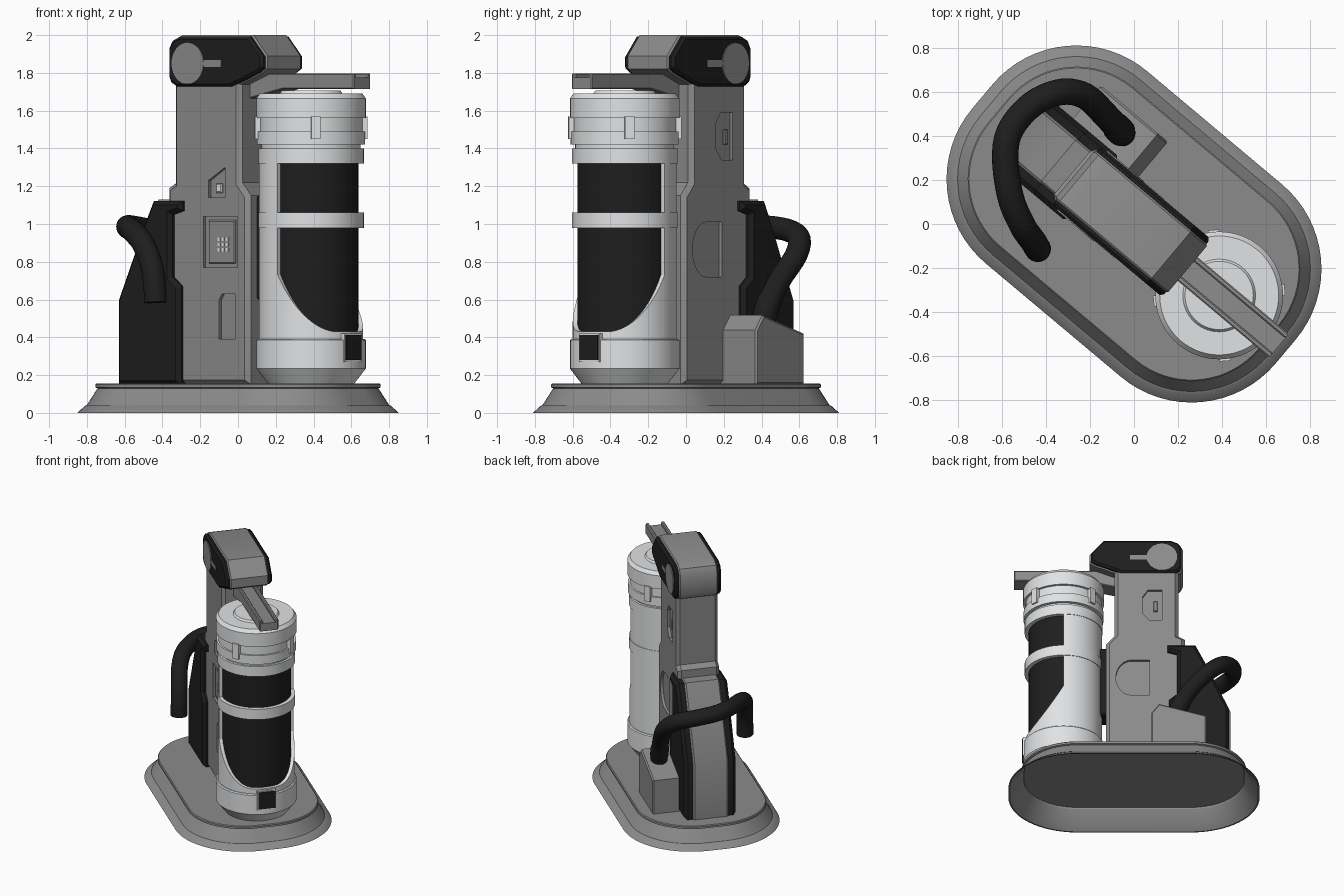
import bpy, bmesh, math
from mathutils import Matrix, Vector

if "Cube" in bpy.data.objects:
    bpy.data.objects.remove(bpy.data.objects["Cube"])

# The model is built along local X (u), then turned -40 degrees about Z
TURN = Matrix.Rotation(math.radians(-40), 4, 'Z')
CAN = 0.505          # canister centre along u


def material(name, r, g, b):
    m = bpy.data.materials.new(name)
    m.diffuse_color = (r, g, b, 1)
    m.use_nodes = True
    m.node_tree.nodes["Principled BSDF"].inputs["Base Color"].default_value = m.diffuse_color
    return m


GREY = material("mid grey", 0.26, 0.26, 0.26)
BLACK = material("near black", 0.013, 0.013, 0.013)
WHITE = material("pale grey", 0.75, 0.76, 0.77)


def finish(name, bm, mat, turn=True):
    bmesh.ops.recalc_face_normals(bm, faces=bm.faces)
    if turn:
        bm.transform(TURN)
    me = bpy.data.meshes.new(name)
    bm.to_mesh(me)
    bm.free()
    me.materials.append(mat)
    ob = bpy.data.objects.new(name, me)
    bpy.context.collection.objects.link(ob)
    return ob


def skin(bm, rings, closed=True, caps=True):
    """Join equal rings of points with quads."""
    vr = [[bm.verts.new(p) for p in r] for r in rings]
    n = len(vr[0])
    for a, b in zip(vr, vr[1:]):
        for i in range(n if closed else n - 1):
            j = (i + 1) % n
            bm.faces.new((a[i], a[j], b[j], b[i]))
    if caps:
        bm.faces.new(vr[0])
        bm.faces.new(vr[-1])


def inset(pts, d):
    """Mitred inward offset of a closed profile."""
    n = len(pts)
    area = sum(pts[i - 1][0] * pts[i][1] - pts[i][0] * pts[i - 1][1] for i in range(n))
    s, out = (1 if area > 0 else -1), []
    for i in range(n):
        p, a, b = Vector(pts[i]), Vector(pts[i - 1]), Vector(pts[(i + 1) % n])
        e, f = (p - a).normalized(), (b - p).normalized()
        m = Vector((-e.y - f.y, e.x + f.x)) * s
        out.append(tuple(p + m * (d / (1 + e.dot(f)))))
    return out


def prism(name, pts, v0, v1, mat, bevel=0.0):
    """Extrude a (u, z) profile across v, chamfering both rims."""
    bm = bmesh.new()
    b = bevel if v1 > v0 else -bevel
    rows = [(pts, v0), (pts, v1)]
    if bevel:
        small = inset(pts, bevel)
        rows = [(small, v0), (pts, v0 + b), (pts, v1 - b), (small, v1)]
    skin(bm, [[(u, v, z) for u, z in ps] for ps, v in rows])
    return finish(name, bm, mat)


def rect(u0, u1, z0, z1):
    return [(u0, z0), (u1, z0), (u1, z1), (u0, z1)]


def circle(u, z, r, n=40):
    return [(u + r * math.cos(2 * math.pi * i / n), z + r * math.sin(2 * math.pi * i / n)) for i in range(n)]


def lathe(name, prof, mat, n=72):
    bm = bmesh.new()
    skin(bm, [[(CAN + r * math.cos(2 * math.pi * i / n), r * math.sin(2 * math.pi * i / n), z)
               for i in range(n)] for r, z in prof])
    return finish(name, bm, mat)


def arc_shell(name, a0, a1, zlo, zhi, r0, r1, mat, n=36):
    """Curved wall whose top may follow a function of the angle."""
    bm, rings = bmesh.new(), []
    for i in range(n + 1):
        a = a0 + (a1 - a0) * i / n
        c, s = math.cos(math.radians(a)), math.sin(math.radians(a))
        rings.append([(CAN + r * c, r * s, z) for r, z in
                      ((r0, zlo), (r1, zlo), (r1, zhi(a)), (r0, zhi(a)))])
    skin(bm, rings)
    return finish(name, bm, mat)


# Base: hollow rounded plinth with a flared foot
def outline(off, z):
    a, b, r, pts = 0.9, 0.57, 0.5, []
    for q, (sx, sy) in enumerate(((1, 1), (-1, 1), (-1, -1), (1, -1))):
        for i in range(17):
            t = math.pi / 2 * (q + i / 16)
            pts.append((sx * (a - r) + (r - off) * math.cos(t), sy * (b - r) + (r - off) * math.sin(t), z))
    return pts


bm = bmesh.new()
skin(bm, [outline(o, z) for o, z in ((.112, .143), (.112, .13), (.055, .04), (.01, 0), (0, 0), (.042, .038),
                                     (.05, .04), (.108, .13), (.096, .135), (.096, .15), (.102, .156))])
finish("base", bm, GREY)

# Tower with recessed panels on both sides
tower = prism("tower", [(-.365, .15), (.2, .15), (.2, 1.15), (.14, 1.22), (.14, 1.76),
                        (-.32, 1.76), (-.32, 1.215), (-.365, 1.19)], -.155, .155, GREY, .025)
half_round = [(-.11, .72), (.02, .72)] + [(.02 + .11 * math.cos(t), .865 + .145 * math.sin(t)) for t in
              [math.radians(-75 + 15 * i) for i in range(11)]] + [(.02, 1.01), (-.11, 1.01)]
recesses = [(-1, rect(-.11, .125, .77, 1.04)),
            (-1, [(0, .39), (.11, .39), (.11, .63), (.02, .63), (0, .6)]),
            (-1, [(-.075, 1.14), (.04, 1.14), (.04, 1.3), (-.075, 1.23)]),
            (1, half_round),
            (1, [(-.2, 1.34), (-.11, 1.34), (-.06, 1.4), (-.06, 1.53), (-.1, 1.59), (-.2, 1.59)])]
for side, pts in recesses:
    cut = prism("recess_cutter", pts, side * .135, side * .2, GREY)
    cut.hide_render = True
    mod = tower.modifiers.new("recess", 'BOOLEAN')
    mod.object, mod.solver = cut, 'EXACT'
    deps = bpy.context.evaluated_depsgraph_get()
    tower_mesh = bpy.data.meshes.new_from_object(tower.evaluated_get(deps))
    tower.modifiers.clear()
    tower.data = tower_mesh
    bpy.data.objects.remove(cut)

# Keypad in the square recess, and small fittings
prism("keypad", rect(-.085, .1, .79, 1.02), -.145, -.125, GREY, .006)
for i in range(3):
    for j in range(3):
        u, z = -.015 + .028 * i, .855 + .028 * j
        prism("key", rect(u, u + .017, z, z + .017), -.15, -.13, WHITE)
prism("switch", rect(-.03, .01, 1.165, 1.215), -.148, -.12, WHITE, .006)
prism("side_switch", rect(-.17, -.14, 1.42, 1.5), .12, .148, GREY, .005)
prism("canister_mount", rect(.15, .27, .6, 1.15), -.08, .08, BLACK, .01)

# Head on top of the tower, black cheek plates, pivot discs and slots
head = [(-.35, 1.78), (-.335, 1.745), (-.29, 1.72), (.09, 1.72), (.28, 1.795), (.318, 1.82), (.318, 1.89),
        (.22, 2.0), (-.27, 2.0), (-.325, 1.975), (-.35, 1.93)]
prism("head", head, -.165, .165, GREY, .03)
for s in (-1, 1):
    prism("head_cheek", inset(head, .008), s * .13, s * .172, BLACK, .014)
    prism("pivot_disc", circle(-.2, 1.85, .11), s * .15, s * .178, GREY)
    prism("pivot_slot", rect(-.12, .03, 1.832, 1.868), s * .15, s * .175, GREY)

# Arm: channel reaching over the canister
arm = [(.05, 1.65), (.12, 1.66), (.37, 1.715), (.86, 1.715), (.86, 1.775), (.3, 1.775), (.05, 1.75)]
prism("arm_floor", arm, -.06, .06, GREY)
for s in (-1, 1):
    prism("arm_wall", arm[:4] + [(.86, 1.797), (.25, 1.797), (.05, 1.76)], s * .045, s * .07, GREY, .006)

# Backpack: black side shells with a grey spine
pack = [(-.68, .15), (-.25, .15), (-.25, .67), (-.31, .72), (-.31, 1.05), (-.24, 1.07), (-.24, 1.122),
        (-.44, 1.122), (-.5, 1.0), (-.68, .6)]
for s in (-1, 1):
    prism("pack_side", pack, s * .1, s * .19, BLACK, .022)
prism("pack_spine", [(-.692, .15), (-.27, .15), (-.27, 1.13), (-.448, 1.13), (-.512, 1.0), (-.692, .6)],
      -.135, .135, GREY, .015)

# Hose box beside the tower
prism("hose_box", [(-.122, .15), (-.122, .44), (-.18, .517), (-.52, .42), (-.52, .15)], .1, .385, GREY, .01)

# Hose: smooth swept tube with a collar (world coordinates)
path = [(-.05, .41, .47), (-.07, .43, .56), (-.13, .495, .7), (-.22, .58, .83), (-.33, .6, .92), (-.46, .545, .965),
        (-.56, .43, .985), (-.585, .3, .985), (-.56, .12, .965), (-.505, -.01, .9), (-.46, -.075, .79),
        (-.442, -.105, .68), (-.437, -.113, .585)]
P = [Vector(p) for p in path]
P = [P[0] * 2 - P[1]] + P + [P[-1] * 2 - P[-2]]
line = []
for k in range(1, len(P) - 2):
    a, b, c, d = P[k - 1:k + 3]
    for i in range(5):
        t = i / 5
        line.append(.5 * (2 * b + (c - a) * t + (2 * a - 5 * b + 4 * c - d) * t * t
                          + (3 * b - a - 3 * c + d) * t ** 3))
line.append(P[-2])
rings, side = [], Vector((1, 0, 0))
for k, p in enumerate(line):
    tan = (line[min(k + 1, len(line) - 1)] - line[max(k - 1, 0)]).normalized()
    side = (side - tan * side.dot(tan)).normalized()
    up = tan.cross(side)
    r = .066 if 2 < k < 7 else .06
    rings.append([p + r * (math.cos(i * math.pi / 12) * side + math.sin(i * math.pi / 12) * up)
                  for i in range(24)])
bm = bmesh.new()
skin(bm, rings)
finish("hose", bm, BLACK, turn=False)

# Canister: foot, dark core, pale shell with two windows, lid
lathe("canister_foot", [(.225, .15), (.29, .235), (.29, .385), (.283, .392), (.24, .392)], WHITE)
lathe("canister_core", [(.25, .38), (.25, 1.4)], BLACK)
arc_shell("shell_back", 90, 270, .385, lambda a: 1.4, .24, .275, WHITE)
arc_shell("shell_apron", -90, 90, .385,
          lambda a: .43 + .3 * max(0, (abs(a) - 20) / 70) ** 2, .24, .275, WHITE)
lathe("middle_band", [(.24, .98), (.279, .98), (.279, 1.062), (.24, 1.062)], WHITE)
lathe("canister_lid", [(.24, 1.32), (.279, 1.32), (.279, 1.4), (.262, 1.4), (.262, 1.42), (.286, 1.42), (.286, 1.49),
                       (.272, 1.49), (.272, 1.56), (.29, 1.56), (.29, 1.665), (.27, 1.692), (.165, 1.692),
                       (.155, 1.706), (.1, 1.706)], WHITE)


# Latches around the lid and the black latch on the foot
def latch(name, angle, r, w, d, z0, z1, mat):
    bm = bmesh.new()
    bmesh.ops.create_cube(bm, size=1, matrix=Matrix.Rotation(math.radians(angle), 4, 'Z')
                          @ Matrix.Translation((r, 0, (z0 + z1) / 2)) @ Matrix.Diagonal((d, w, z1 - z0, 1)))
    bm.transform(Matrix.Translation((CAN, 0, 0)))
    finish(name, bm, mat)


for a in (-45, 45, 135, 225):
    latch("lid_latch", a, .281, .05, .036, 1.45, 1.57, WHITE)
latch("foot_latch_frame", 0, .276, .14, .03, .27, .42, WHITE)
latch("foot_latch", 0, .282, .125, .03, .28, .412, BLACK)

# Smooth round parts, keep edges crisp
for ob in bpy.context.scene.objects:
    ob.select_set(True)
    bpy.context.view_layer.objects.active = ob
bpy.ops.object.shade_smooth_by_angle(angle=math.radians(30))
